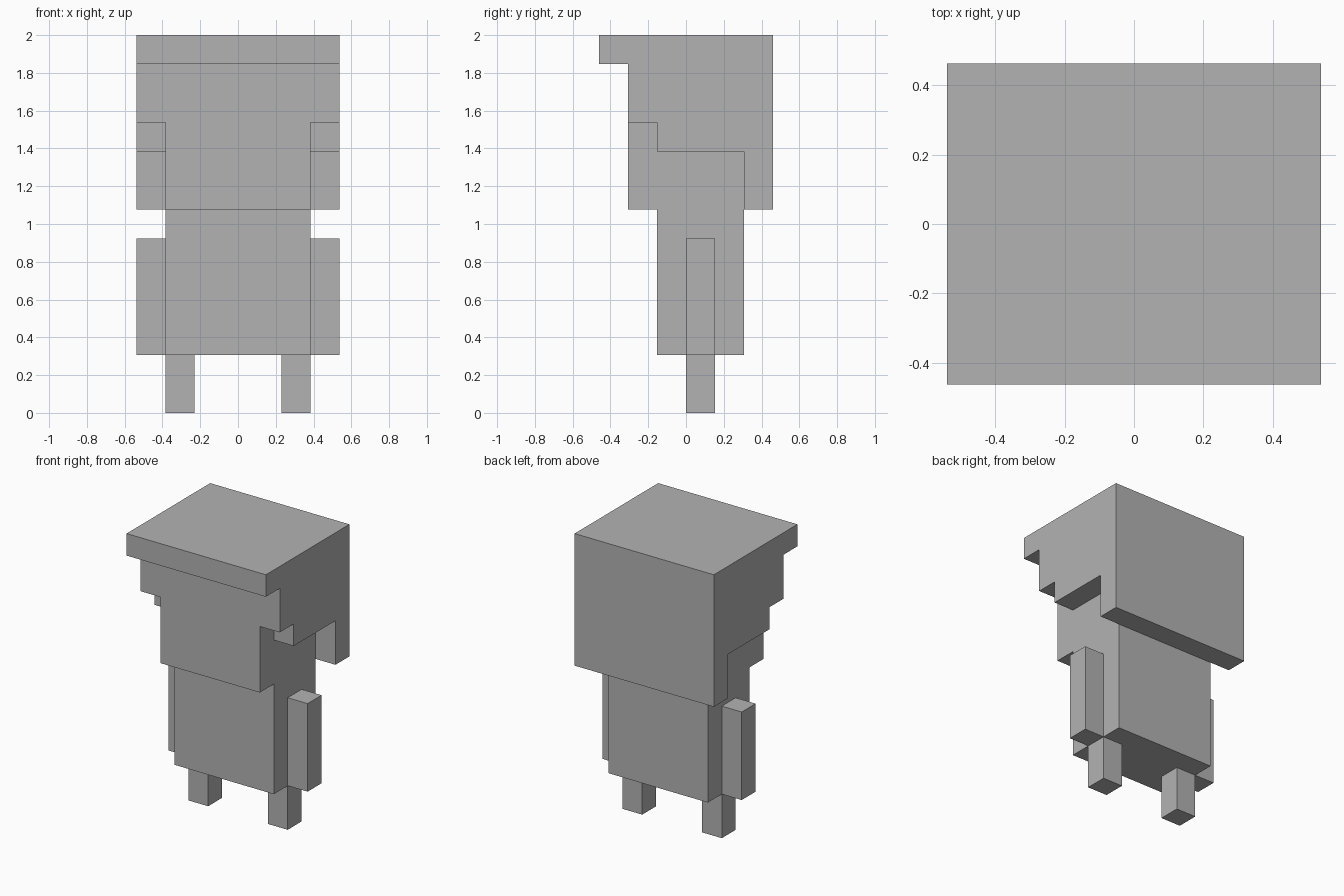
import bpy
import bmesh

if "Cube" in bpy.data.objects:
    bpy.data.objects.remove(bpy.data.objects["Cube"])

U = 2 / 13  # one block of the modelling grid

grey = bpy.data.materials.new("plain_grey")
grey.use_nodes = True
colour = (0.45, 0.45, 0.45, 1)
grey.diffuse_color = colour
grey.node_tree.nodes["Principled BSDF"].inputs["Base Color"].default_value = colour


def finish(name, bm):
    """Turn a bmesh given in grid blocks into a scene object."""
    bmesh.ops.recalc_face_normals(bm, faces=bm.faces)
    bmesh.ops.scale(bm, vec=(U, U, U), verts=bm.verts)
    mesh = bpy.data.meshes.new(name)
    bm.to_mesh(mesh)
    bm.free()
    mesh.materials.append(grey)
    obj = bpy.data.objects.new(name, mesh)
    bpy.context.collection.objects.link(obj)
    return obj


def box(name, x, y, z):
    bm = bmesh.new()
    bmesh.ops.create_cube(bm, size=1)
    for v in bm.verts:
        v.co = [r[0] if c < 0 else r[1] for c, r in zip(v.co, (x, y, z))]
    return finish(name, bm)


def side_profile(name, points, x):
    """Extrude a (y, z) outline across the x range."""
    bm = bmesh.new()
    face = bm.faces.new([bm.verts.new((x[0], y, z)) for y, z in points])
    ext = bmesh.ops.extrude_face_region(bm, geom=[face])["geom"]
    moved = [g for g in ext if isinstance(g, bmesh.types.BMVert)]
    bmesh.ops.translate(bm, vec=(x[1] - x[0], 0, 0), verts=moved)
    return finish(name, bm)


# Torso and head
box("body", (-2.5, 2.5), (-1, 2), (2, 7))
box("head", (-2.5, 2.5), (-2, 2), (7, 12))

# Hair: overhanging top, full back, stepped sides
box("hair_top", (-3.5, 3.5), (-3, 3), (12, 13))
box("hair_back", (-3.5, 3.5), (2, 3), (7, 12))
hair_steps = [(-2, 12), (-2, 10), (-1, 10), (-1, 9), (2, 9), (2, 12)]

# Paired parts
for side, s in (("left", 1), ("right", -1)):
    outer = sorted((2.5 * s, 3.5 * s))
    side_profile(f"{side}_hair_side", hair_steps, outer)
    box(f"{side}_arm", outer, (0, 1), (2, 6))
    box(f"{side}_leg", sorted((1.5 * s, 2.5 * s)), (0, 1), (0, 2))
